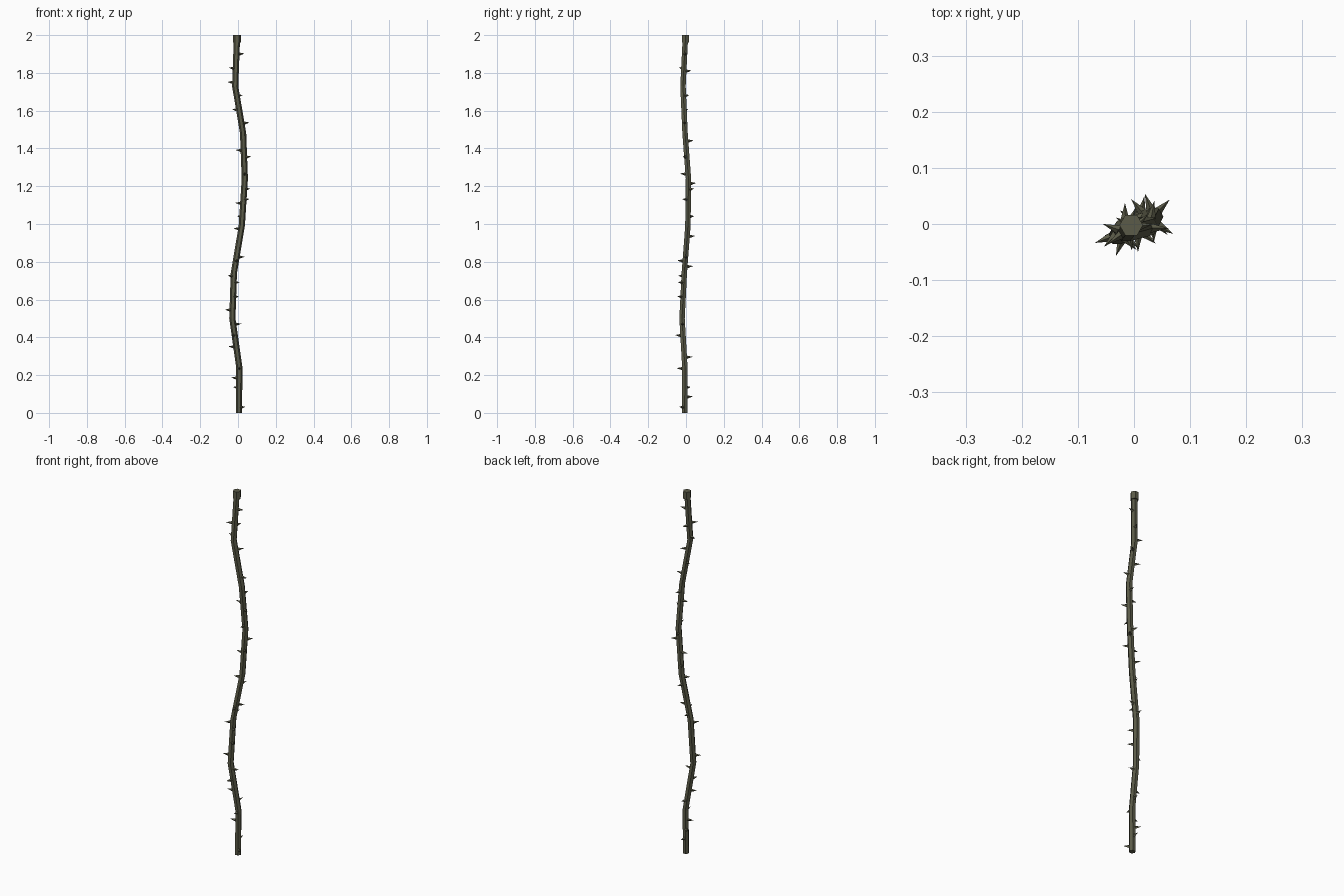
import bpy, bmesh, math
from mathutils import Vector

if "Cube" in bpy.data.objects:
    bpy.data.objects.remove(bpy.data.objects["Cube"])

mat = bpy.data.materials.new("dark_olive")
mat.diffuse_color = (0.105, 0.105, 0.065, 1)
mat.use_nodes = True
mat.node_tree.nodes["Principled BSDF"].inputs["Base Color"].default_value = mat.diffuse_color

# Stem centre line (x, y, z)
PATH = [Vector(p) for p in [
    (0.005, -0.007, 0.0), (0.007, -0.006, 0.24), (-0.030, -0.021, 0.50),
    (-0.022, -0.009, 0.74), (0.020, 0.010, 0.99), (0.036, 0.013, 1.24),
    (0.027, -0.005, 1.48), (-0.015, -0.016, 1.73), (-0.006, -0.004, 1.97)]]

# Thorns: height and compass angle (0 = +x, 90 = +y)
THORNS = [(.03, -40), (.085, 90), (.135, 135), (.185, 190), (.235, 270), (.295, 80),
          (.35, 190), (.41, 250), (.47, 0), (.545, 200), (.615, -45), (.69, -45),
          (.725, 225), (.775, 90), (.805, 280), (.825, 10), (.935, 80), (.975, 200),
          (1.04, 130), (1.11, 180), (1.13, -45), (1.185, 45), (1.215, 110),
          (1.265, 270), (1.355, -30), (1.39, 180), (1.44, 80), (1.535, 0),
          (1.605, 150), (1.68, 45), (1.75, 160), (1.81, 70), (1.825, 215), (1.9, 10)]


def finish(bm, name):
    bmesh.ops.recalc_face_normals(bm, faces=bm.faces)
    me = bpy.data.meshes.new(name)
    bm.to_mesh(me)
    bm.free()
    me.materials.append(mat)
    bpy.context.collection.objects.link(bpy.data.objects.new(name, me))


def tube(name, centres, radius, sides=6):
    bm = bmesh.new()
    rings = [[bm.verts.new(c + Vector((radius * math.cos(math.tau * i / sides),
                                       radius * math.sin(math.tau * i / sides), 0)))
              for i in range(sides)] for c in centres]
    for a, b in zip(rings, rings[1:]):
        for i in range(sides):
            j = (i + 1) % sides
            bm.faces.new((a[i], a[j], b[j], b[i]))
    bm.faces.new(rings[0][::-1])
    bm.faces.new(rings[-1])
    finish(bm, name)


def axis_at(z):
    for a, b in zip(PATH, PATH[1:]):
        if z <= b.z:
            return a.lerp(b, (z - a.z) / (b.z - a.z))
    return PATH[-1]


# Crooked hexagonal stem and its thicker end cap
tube("stem", PATH, 0.0165)
tube("end_cap", [Vector((-0.005, -0.002, 1.96)), Vector((-0.005, -0.002, 2.0))], 0.021)

# Pointed four-sided thorns rooted inside the stem
bm = bmesh.new()
for z, deg in THORNS:
    a = math.radians(deg)
    out = Vector((math.cos(a), math.sin(a), 0))
    side = Vector((-out.y, out.x, 0))
    root = axis_at(z) + out * 0.010
    tip = bm.verts.new(axis_at(z) + out * 0.044 + Vector((0, 0, 0.002)))
    base = [bm.verts.new(root + o) for o in
            (side * 0.009, Vector((0, 0, 0.009)), side * -0.009, Vector((0, 0, -0.011)))]
    for i in range(4):
        bm.faces.new((base[i], base[(i + 1) % 4], tip))
    bm.faces.new(base[::-1])
finish(bm, "thorns")
